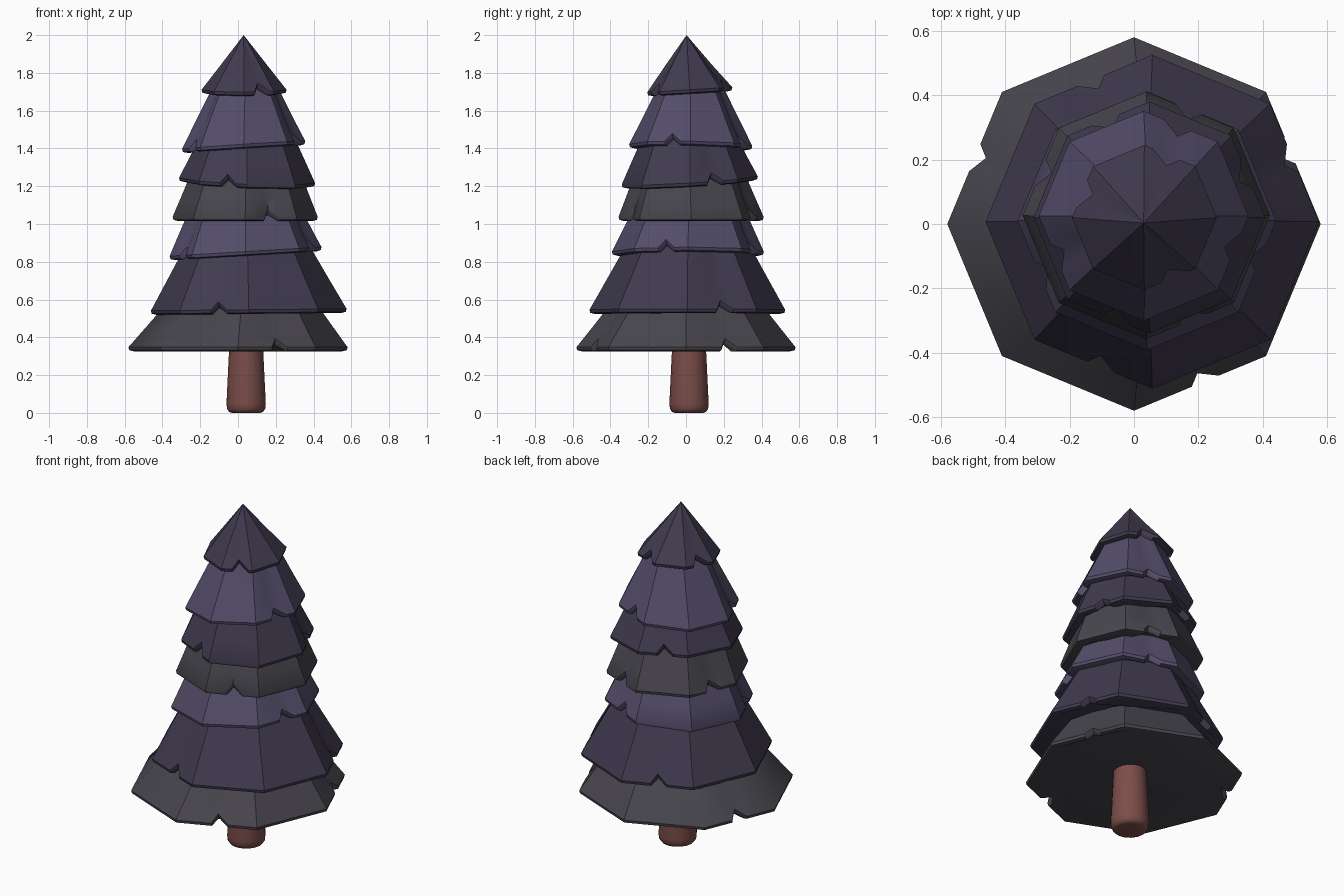
import bpy, bmesh, math
from mathutils import Vector

if "Cube" in bpy.data.objects:
    bpy.data.objects.remove(bpy.data.objects["Cube"])


def material(name, rgb):
    m = bpy.data.materials.new(name)
    m.diffuse_color = (*rgb, 1)
    m.use_nodes = True
    m.node_tree.nodes["Principled BSDF"].inputs["Base Color"].default_value = m.diffuse_color
    return m


GREY = material("grey_needles", (0.065, 0.061, 0.075))
DARK = material("dark_needles", (0.052, 0.043, 0.078))
LIGHT = material("light_needles", (0.088, 0.074, 0.145))
BARK = material("bark", (0.2, 0.075, 0.068))


def octagon_point(deg):
    # point on a unit octagon whose corners lie on the axes
    a = math.radians(deg)
    off = math.radians((deg % 45) - 22.5)
    r = math.cos(math.pi / 8) / math.cos(off)
    return Vector((r * math.cos(a), r * math.sin(a)))


def loft(name, rings, mat, angle):
    bm = bmesh.new()
    loops = [[bm.verts.new(p) for p in ring] for ring in rings]
    n = len(loops[0])
    for low, high in zip(loops, loops[1:]):
        for i in range(n):
            j = (i + 1) % n
            bm.faces.new((low[i], low[j], high[j], high[i]))
    bm.faces.new(loops[0][::-1])
    bm.faces.new(loops[-1])
    bmesh.ops.remove_doubles(bm, verts=bm.verts[:], dist=0.0005)
    bmesh.ops.recalc_face_normals(bm, faces=bm.faces[:])
    me = bpy.data.meshes.new(name)
    bm.to_mesh(me)
    bm.free()
    ob = bpy.data.objects.new(name, me)
    bpy.context.collection.objects.link(ob)
    me.materials.append(mat)
    bpy.ops.object.select_all(action='DESELECT')
    ob.select_set(True)
    bpy.context.view_layer.objects.active = ob
    bpy.ops.object.shade_smooth_by_angle(angle=math.radians(angle))
    return ob


def tier(name, centre, r, z, tilt, top_centre, top_r, top_z, notches, mat):
    # columns around the tier: octagon corners plus three per notch
    cols = [(k * 45, 0) for k in range(8)]
    w = 2.0 / r
    for a in notches:
        cols += [((a - w) % 360, 0), (a % 360, 1), ((a + 1.8 * w) % 360, 0)]
    cols.sort()
    # rounded lip, then the sloping wall: (wall fraction, inset, lift, notch depth, notch height)
    profile = [(0, 0.028, -0.006, 0.025, 0.035), (0, 0.004, 0, 0.035, 0.045),
               (0, 0, 0.016, 0.035, 0.045), (0.45, 0, 0.008, 0.012, 0),
               (1, 0, 0, 0, 0)]
    rings = []
    for t, inset, lift, depth, height in profile:
        ring = []
        for a, notch in cols:
            rad = r * (1 - t) + top_r * t - inset - notch * depth
            d = octagon_point(a) * rad
            c = Vector(centre).lerp(Vector(top_centre), t)
            lean = (tilt[0] * d.x + tilt[1] * d.y) * (1 - t)
            zz = z * (1 - t) + top_z * t + lift + notch * height + lean
            ring.append((c.x + d.x, c.y + d.y, zz))
        rings.append(ring)
    loft(name, rings, mat, 35)


# needle tiers from bottom to tip
TIERS = [
    ((0, 0), 0.58, 0.332, (0, 0), (0.02, 0), 0.38, 0.60, (24, -67, 156), GREY),
    ((0.057, 0.007), 0.518, 0.53, (0.01, 0), (0.05, 0.01), 0.32, 0.90, (-111, 23, 112), DARK),
    ((0.04, 0.01), 0.402, 0.838, (0.06, 0), (0.04, 0.015), 0.30, 1.07, (-20, 68, -155), LIGHT),
    ((0.038, 0.027), 0.384, 1.022, (0, 0), (0.042, 0.02), 0.29, 1.27, (-68, 66, 156), GREY),
    ((0.048, 0.02), 0.36, 1.215, (-0.04, 0.06), (0.048, 0.02), 0.25, 1.46, (-110, 22, 112), DARK),
    ((0.03, 0.025), 0.326, 1.402, (0.065, -0.015), (0.038, 0.025), 0.165, 1.74, (-21, 67, -157), LIGHT),
    ((0.032, 0.02), 0.225, 1.695, (0, 0.06), (0.03, 0.003), 0, 2.0, (-66, 67, 156), DARK),
]
for i, args in enumerate(TIERS):
    tier(f"needle_tier_{i + 1}", *args)

# tapered round trunk with softened foot
trunk = [(0.075, 0), (0.09, 0.005), (0.101, 0.022), (0.104, 0.05), (0.09, 0.34), (0.085, 0.5)]
loft("trunk", [[(0.043 + r * math.cos(k * math.pi / 8), 0.016 + r * math.sin(k * math.pi / 8), z)
                for k in range(16)] for r, z in trunk], BARK, 50)
